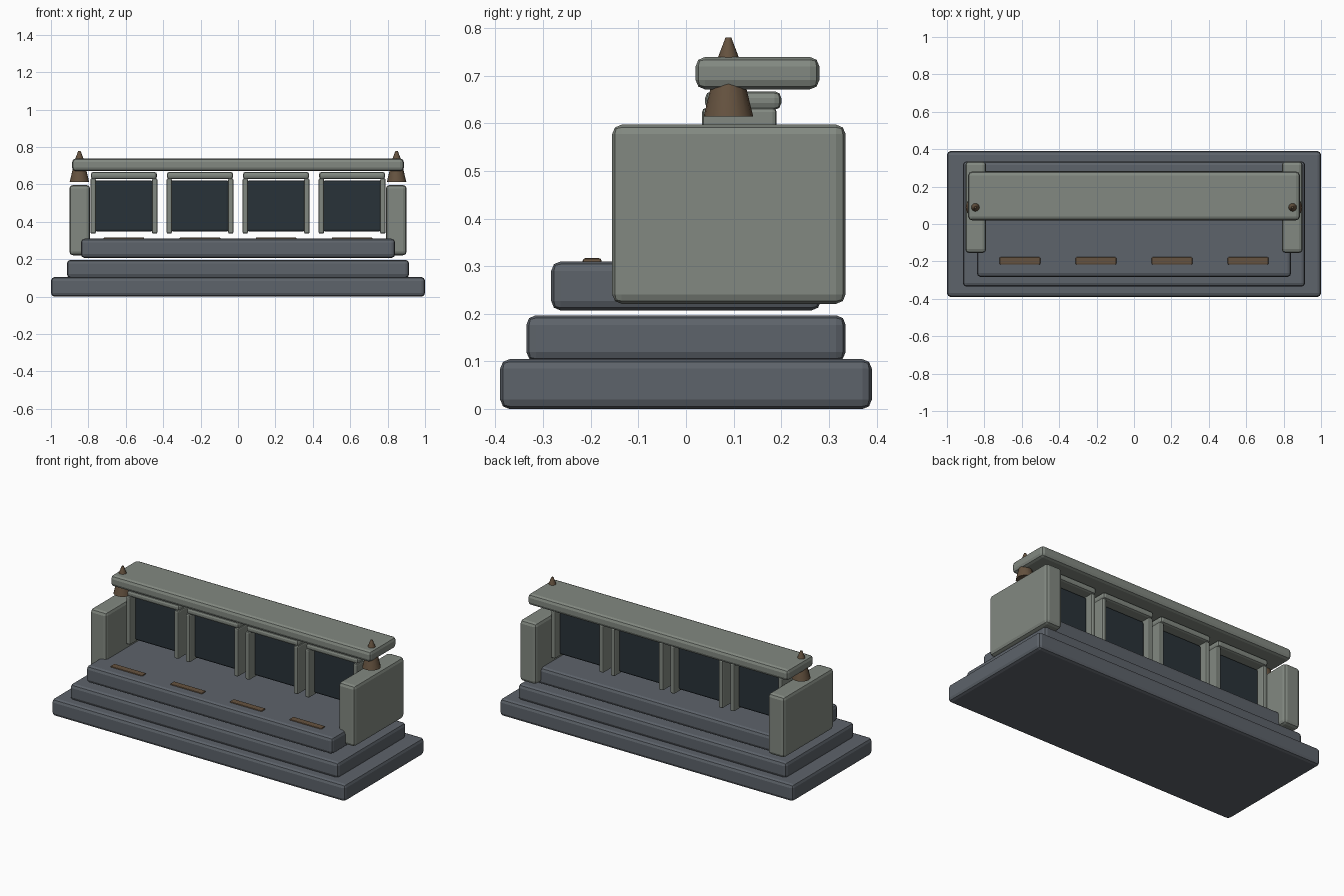
import bpy, bmesh, math

if "Cube" in bpy.data.objects:
    bpy.data.objects.remove(bpy.data.objects["Cube"])


def material(name, rgb):
    m = bpy.data.materials.new(name)
    m.diffuse_color = (*rgb, 1)
    m.use_nodes = True
    m.node_tree.nodes["Principled BSDF"].inputs["Base Color"].default_value = m.diffuse_color
    return m


SLATE = material("slate", (0.11, 0.125, 0.145))
STONE = material("stone", (0.225, 0.25, 0.22))
GLASS = material("dark_panel", (0.022, 0.032, 0.04))
BRONZE = material("bronze", (0.13, 0.085, 0.05))


def finish(name, bm, mat):
    mesh = bpy.data.meshes.new(name)
    bmesh.ops.recalc_face_normals(bm, faces=bm.faces)
    bm.to_mesh(mesh)
    bm.free()
    mesh.materials.append(mat)
    ob = bpy.data.objects.new(name, mesh)
    bpy.context.collection.objects.link(ob)
    return ob


def block(name, x, y, z, bevel, mat):
    """Bevelled box from (min, max) ranges."""
    bm = bmesh.new()
    bmesh.ops.create_cube(bm, size=1)
    for v in bm.verts:
        v.co = [r[0] + (c + 0.5) * (r[1] - r[0]) for c, r in zip(v.co, (x, y, z))]
    ob = finish(name, bm, mat)
    mod = ob.modifiers.new("edge_bevel", 'BEVEL')
    mod.width = bevel
    mod.segments = 2
    return ob


def lathe(name, x, y, profile, sides, mat):
    """Closed solid of revolution from (radius, z) points."""
    bm = bmesh.new()
    rings = []
    for r, z in profile:
        rings.append([bm.verts.new((x + r * math.cos(2 * math.pi * i / sides),
                                    y + r * math.sin(2 * math.pi * i / sides), z))
                      for i in range(sides)])
    for a, b in zip(rings, rings[1:]):
        for i in range(sides):
            j = (i + 1) % sides
            f = bm.faces.new((a[i], a[j], b[j], b[i]))
            f.smooth = True
    bm.faces.new(rings[0])
    bm.faces.new(rings[-1])
    return finish(name, bm, mat)


# Stepped plinth
block("base_step", (-1, 1), (-0.39, 0.39), (0, 0.105), 0.02, SLATE)
block("middle_step", (-0.915, 0.915), (-0.335, 0.335), (0.10, 0.197), 0.02, SLATE)
block("top_step", (-0.84, 0.84), (-0.283, 0.283), (0.207, 0.31), 0.02, SLATE)

# End walls and conical finials piercing the roof ends
for side, s in (("left", -1), ("right", 1)):
    block(side + "_end_wall", sorted((s * 0.79, s * 0.902)), (-0.155, 0.335),
          (0.221, 0.597), 0.02, STONE)
    lathe(side + "_finial", s * 0.848, 0.089,
          [(0.052, 0.614), (0.022, 0.738), (0.006, 0.78)], 16, BRONZE)

# Roof beam
block("roof_beam", (-0.887, 0.887), (0.02, 0.28), (0.671, 0.739), 0.02, STONE)

# Four bays: panel, two posts, lintel and floor inlay
for i in range(4):
    cx = -0.61 + i * 0.4067
    n = str(i + 1)
    block("bay_panel_" + n, (cx - 0.155, cx + 0.155), (0.085, 0.145),
          (0.348, 0.622), 0.012, GLASS)
    for side, s in (("left", -1), ("right", 1)):
        block(f"{side}_post_{n}", sorted((cx + s * 0.15, cx + s * 0.179)),
              (0.034, 0.19), (0.337, 0.632), 0.008, STONE)
    block("lintel_" + n, (cx - 0.177, cx + 0.177), (0.04, 0.2),
          (0.628, 0.667), 0.014, STONE)
    block("floor_inlay_" + n, (cx - 0.109, cx + 0.109), (-0.217, -0.177),
          (0.297, 0.317), 0.006, BRONZE)
